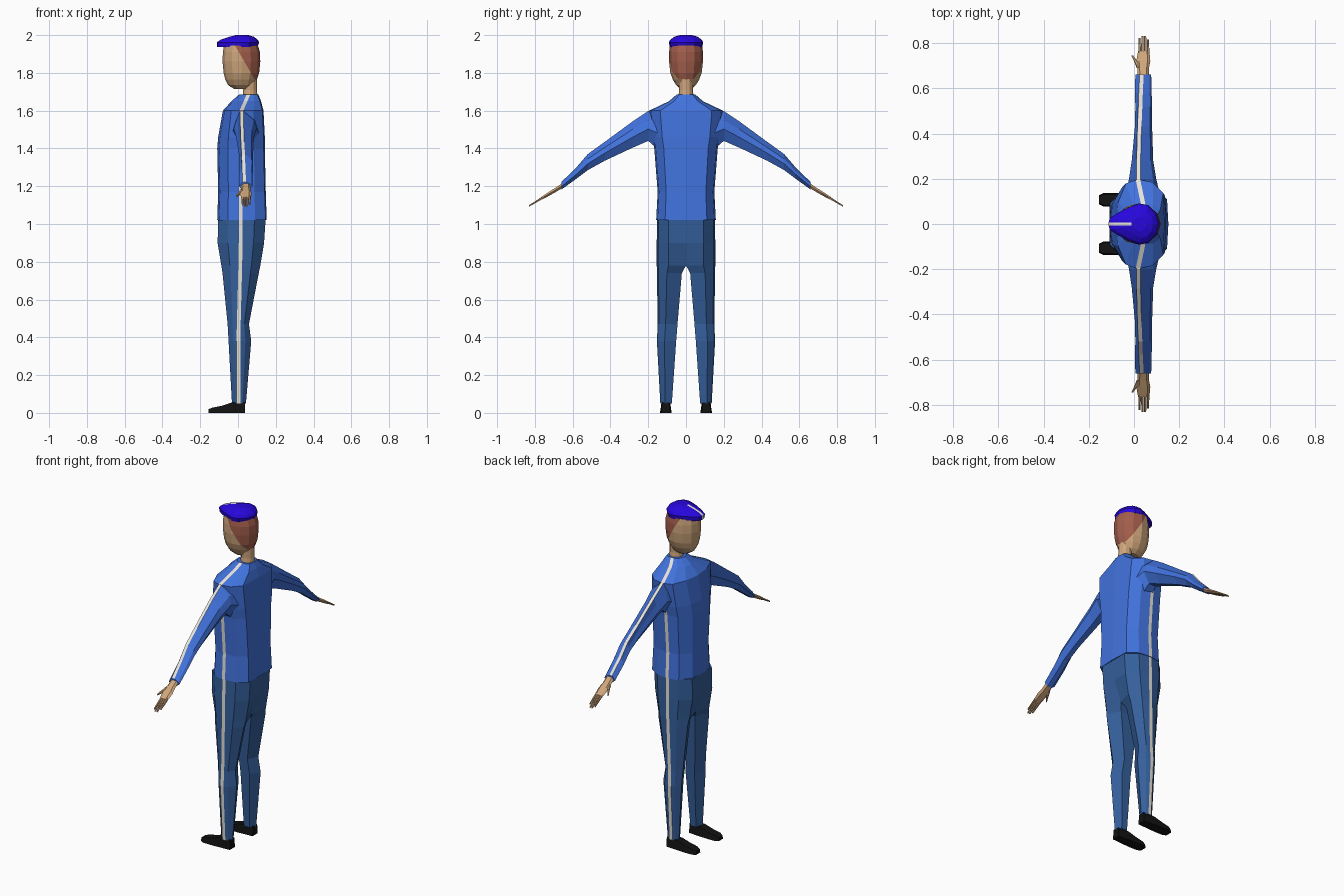
import bpy, bmesh, math
from mathutils import Vector


def material(name, rgb):
    m = bpy.data.materials.new(name)
    m.diffuse_color = (*rgb, 1)
    return m


SHIRT = material("shirt_blue", (0.053, 0.17, 0.72))
PANTS = material("trouser_blue", (0.035, 0.115, 0.33))
WHITE = material("stripe_white", (0.80, 0.77, 0.70))
SKIN = material("skin", (0.62, 0.38, 0.20))
HAIR = material("hair_auburn", (0.36, 0.11, 0.07))
BLACK = material("shoe_black", (0.006, 0.006, 0.006))
CAP = material("cap_blue", (0.02, 0.002, 0.72))


def loft(name, rings, mats, stripe_cols=()):
    """Skin a stack of rings; columns in stripe_cols take the second material."""
    bm = bmesh.new()
    vs = [[bm.verts.new(p) for p in r] for r in rings]
    n = len(rings[0])
    for a, b in zip(vs, vs[1:]):
        for i in range(n):
            j = (i + 1) % n
            f = bm.faces.new((a[i], a[j], b[j], b[i]))
            f.material_index = 1 if i in stripe_cols else 0
    bm.faces.new(vs[0])
    bm.faces.new(vs[-1])
    bmesh.ops.recalc_face_normals(bm, faces=bm.faces)
    # drop hidden walls where two halves touch
    inner = [f for f in bm.faces if all(abs(v.co.y) < 1e-4 for v in f.verts)]
    bmesh.ops.delete(bm, geom=inner, context='FACES')
    me = bpy.data.meshes.new(name)
    bm.to_mesh(me)
    bm.free()
    for m in mats:
        me.materials.append(m)
    ob = bpy.data.objects.new(name, me)
    bpy.context.collection.objects.link(ob)
    return ob


def mirror_ring(half, z):
    """Half outline from back centre to front centre, mirrored in y."""
    pts = half + [(x, -y) for x, y in half[-2:0:-1]]
    return [(x, y, z) for x, y in pts]


def torso_ring(z, x0, x1, w, xs):
    f, b = xs - x0, x1 - xs
    return mirror_ring([(x1, 0), (x1 - 0.006, 0.7 * w), (xs + 0.55 * b, 0.95 * w),
                        (xs + 0.01, w), (xs - 0.01, w), (xs - 0.55 * f, 0.92 * w),
                        (x0 + 0.01, 0.5 * w), (x0, 0)], z)


def leg_ring(s, z, x0, x1, yi, yo, xs, t):
    m, d = yi + 0.6 * (yo - yi), x1 - x0
    pts = [(x1, m), (xs + 0.55 * (x1 - xs), yo - 0.008), (xs + 0.01, yo), (xs - 0.01, yo),
           (xs - 0.55 * (xs - x0), yo - 0.01), (x0, m), (x0 + t * d, yi), (x1 - t * d, yi)]
    return [(x, s * y, z) for x, y in pts]


def arm_ring(s, y, zt, zb, x0, x1, xs):
    h, d = zt - zb, x1 - x0
    m = zb + 0.4 * h
    pts = [(x1, m), (x1 - 0.12 * d, zt - 0.3 * h), (xs + 0.009, zt), (xs - 0.009, zt),
           (x0 + 0.12 * d, zt - 0.3 * h), (x0, m), (x0 + 0.3 * d, zb), (x1 - 0.3 * d, zb)]
    return [(x, s * y, z) for x, z in pts]


def hand_ring(s, y, z, t, x0, x1):
    d = 0.2 * (x1 - x0)
    pts = [(x1, z), (x1 - d, z + t), (x0 + d, z + t), (x0, z), (x0 + d, z - t), (x1 - d, z - t)]
    return [(x, s * y, q) for x, q in pts]


def oval(z, x0, x1, w, n=12):
    c, r = (x0 + x1) / 2, (x1 - x0) / 2
    return [(c + r * math.cos(k * math.tau / n), w * math.sin(k * math.tau / n), z) for k in range(n)]


# Shirt body with side stripes running up over the shoulders
loft("shirt_body", [torso_ring(*r) for r in (
    (1.02, -0.11, 0.152, 0.158, 0.015), (1.17, -0.105, 0.147, 0.15, 0.015),
    (1.40, -0.11, 0.142, 0.168, 0.015), (1.46, -0.105, 0.142, 0.18, 0.015),
    (1.60, -0.08, 0.135, 0.195, 0.018), (1.65, -0.035, 0.122, 0.09, 0.04),
    (1.685, 0.005, 0.108, 0.05, 0.055))], [SHIRT, WHITE], (3, 10))

for s, side in ((1, "right"), (-1, "left")):
    # Sleeve with a stripe along its top
    loft(side + "_sleeve", [arm_ring(s, *r) for r in (
        (0.13, 1.615, 1.38, -0.035, 0.115, 0.02), (0.20, 1.598, 1.44, -0.022, 0.098, 0.02),
        (0.28, 1.545, 1.405, -0.01, 0.085, 0.02), (0.43, 1.435, 1.335, 0.004, 0.08, 0.024),
        (0.52, 1.37, 1.285, 0.006, 0.08, 0.028), (0.58, 1.30, 1.24, 0.004, 0.078, 0.03),
        (0.66, 1.222, 1.182, 0.006, 0.076, 0.034))], [SHIRT, WHITE], (2,))
    # Hand: palm, four fingers and thumb
    loft(side + "_palm", [hand_ring(s, *r) for r in (
        (0.64, 1.213, 0.014, 0.016, 0.066), (0.69, 1.181, 0.012, 0.015, 0.066),
        (0.72, 1.163, 0.011, 0.01, 0.072), (0.765, 1.136, 0.008, 0.018, 0.068))], [SKIN])
    for i, tip in enumerate((0.822, 0.832, 0.832, 0.815)):
        x = 0.019 + i * 0.0125
        loft(f"{side}_finger_{i + 1}", [hand_ring(s, 0.755, 1.142, 0.007, x, x + 0.0115),
             hand_ring(s, tip, 1.142 - 0.61 * (tip - 0.755), 0.004, x + 0.001, x + 0.01)], [SKIN])
    loft(side + "_thumb", [hand_ring(s, 0.69, 1.178, 0.009, 0.012, 0.035),
         hand_ring(s, 0.72, 1.162, 0.007, 0.0, 0.014),
         hand_ring(s, 0.745, 1.148, 0.004, -0.012, -0.004)], [SKIN])
    # Trouser leg with an outer stripe
    loft(side + "_trouser_leg", [leg_ring(s, *r) for r in (
        (1.022, -0.105, 0.146, 0, 0.154, 0.015, 0.0), (0.90, -0.108, 0.138, 0, 0.155, 0.014, 0.0),
        (0.78, -0.088, 0.118, 0, 0.155, 0.012, 0.12), (0.74, -0.082, 0.11, 0.022, 0.154, 0.011, 0.2),
        (0.47, -0.055, 0.058, 0.045, 0.15, 0.004, 0.25), (0.38, -0.05, 0.07, 0.052, 0.154, 0.002, 0.25),
        (0.05, -0.032, 0.042, 0.075, 0.136, 0.002, 0.25))], [PANTS, WHITE], (2,))
    # Shoe, lofted from heel to toe
    loft(side + "_shoe", [[(x, s * y, z) for y, z in
                           ((0.107 - w, 0), (0.107 + w, 0), (0.107 + 0.8 * w, h), (0.107 - 0.8 * w, h))]
                          for x, w, h in ((0.038, 0.024, 0.056), (-0.035, 0.029, 0.054),
                                          (-0.085, 0.031, 0.038), (-0.135, 0.03, 0.028),
                                          (-0.155, 0.02, 0.02))], [BLACK])

# Neck
loft("neck", [oval(*r) for r in ((1.66, 0.022, 0.105, 0.042), (1.71, 0.028, 0.1, 0.036),
                                 (1.78, 0.02, 0.1, 0.04))], [SKIN])

# Head, with the hair cut in along a slanted line behind the face
head = loft("head", [oval(*r) for r in (
    (1.715, -0.02, 0.06, 0.03), (1.735, -0.052, 0.085, 0.052), (1.765, -0.068, 0.1, 0.07),
    (1.80, -0.076, 0.112, 0.083), (1.86, -0.082, 0.118, 0.09), (1.91, -0.08, 0.116, 0.09),
    (1.945, -0.074, 0.106, 0.085))], [SKIN, HAIR])
bm = bmesh.new()
bm.from_mesh(head.data)
point, normal = Vector((-0.01, 0, 1.935)), Vector((0.155, 0, 0.09))
bmesh.ops.bisect_plane(bm, geom=bm.verts[:] + bm.edges[:] + bm.faces[:], plane_co=point, plane_no=normal)
for f in bm.faces:
    c = f.calc_center_median()
    f.material_index = int((c - point).dot(normal) > 0 and c.z > 1.765)
bm.to_mesh(head.data)
bm.free()


# Cap: rounded at the back, narrowing to a peak with a white front stripe
def cap_ring(z, x0, x1, w):
    d = x1 - x0
    half = [(x1, 0), (x1 - 0.06 * d, 0.5 * w), (x1 - 0.22 * d, 0.92 * w), (x1 - 0.4 * d, w),
            (x1 - 0.62 * d, 0.8 * w), (x1 - 0.85 * d, 0.5 * w), (x0 + 0.02 * d, 0.27 * w), (x0, 0.007)]
    return [(x, y, z) for x, y in half + [(x, -y) for x, y in half[:0:-1]]]


loft("cap", [cap_ring(*r) for r in (
    (1.938, -0.11, 0.104, 0.086), (1.962, -0.112, 0.112, 0.091), (1.976, -0.092, 0.104, 0.083),
    (1.991, -0.045, 0.085, 0.062), (2.0, -0.012, 0.055, 0.033))], [CAP, WHITE], (7,))
